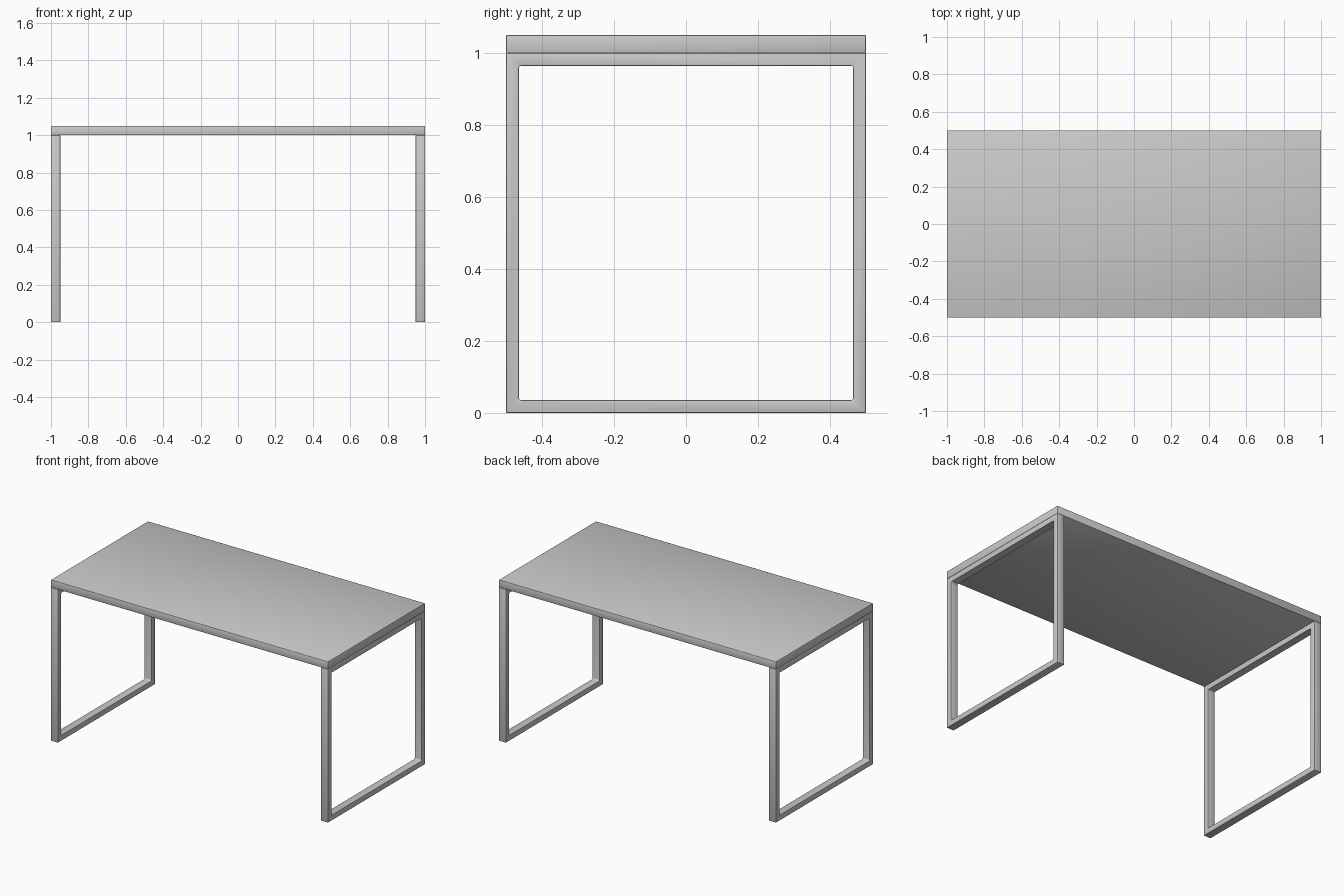
import bpy, bmesh
from mathutils import Matrix, Vector

if "Cube" in bpy.data.objects:
    bpy.data.objects.remove(bpy.data.objects["Cube"])

T = 0.05  # thickness of tabletop and frame bars


def box(size, center):
    bm = bmesh.new()
    bmesh.ops.create_cube(bm, size=1, matrix=Matrix.Translation(center) @ Matrix.Diagonal((*size, 1)))
    return bm


def finish(bm, name):
    bmesh.ops.recalc_face_normals(bm, faces=bm.faces)
    for f in bm.faces:
        f.smooth = True
    me = bpy.data.meshes.new(name)
    bm.to_mesh(me)
    bm.free()
    ob = bpy.data.objects.new(name, me)
    bpy.context.collection.objects.link(ob)
    # Fine softened edges
    bev = ob.modifiers.new("soft_edges", 'BEVEL')
    bev.width, bev.segments, bev.limit_method = 0.002, 2, 'ANGLE'
    return ob


# Tabletop slab
finish(box((2, 1, T), Vector((0, 0, 1 + T / 2))), "tabletop")

# Square loop leg frames: a thin panel, inset on both sides and opened through
for name, side in (("left_leg_frame", -1), ("right_leg_frame", 1)):
    bm = box((T, 1, 1), Vector((side * (1 - T / 2), 0, 0.5)))
    panels = [f for f in bm.faces if abs(f.normal.x) > 0.9]
    bmesh.ops.inset_individual(bm, faces=panels, thickness=T)
    rims = [e for f in panels for e in f.edges]
    bmesh.ops.delete(bm, geom=panels, context='FACES_ONLY')
    bmesh.ops.bridge_loops(bm, edges=rims)
    # Rounded inner corners of the opening
    corners = [e for e in bm.edges
               if abs(e.verts[0].co.x - e.verts[1].co.x) > T * 0.9
               and abs(e.verts[0].co.y) < 0.48]
    bmesh.ops.bevel(bm, geom=corners, offset=0.008, segments=3, profile=0.5, affect='EDGES')
    finish(bm, name)
